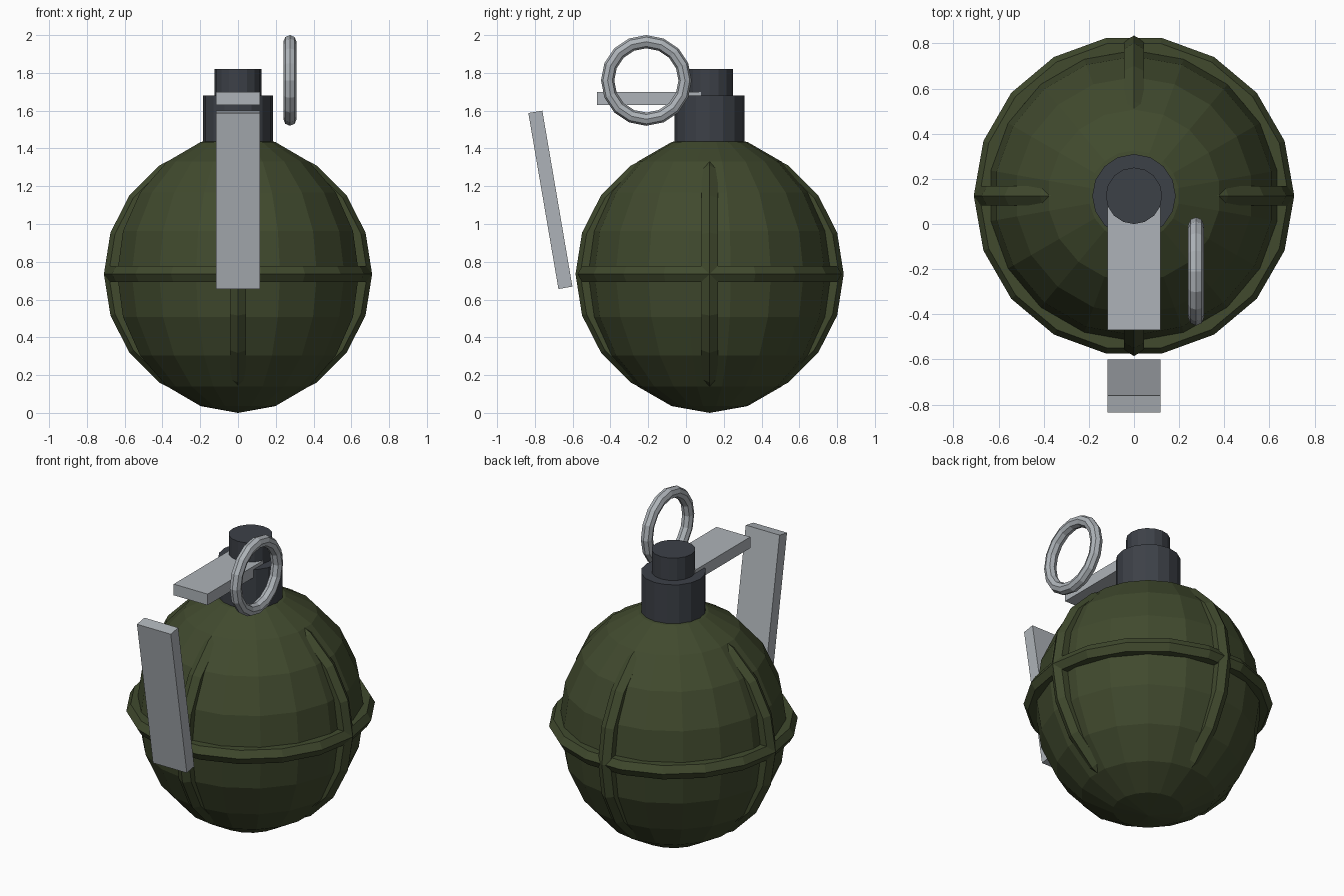
import bpy, bmesh, math
from mathutils import Matrix

cube = bpy.data.objects.get("Cube")
if cube:
    bpy.data.objects.remove(cube, do_unlink=True)


def material(name, r, g, b):
    m = bpy.data.materials.new(name)
    m.use_nodes = True
    m.diffuse_color = (r, g, b, 1)
    m.node_tree.nodes["Principled BSDF"].inputs["Base Color"].default_value = (r, g, b, 1)
    return m


GREEN = material("olive green", 0.052, 0.068, 0.027)
DARK = material("dark gunmetal", 0.046, 0.052, 0.064)
STEEL = material("light steel", 0.42, 0.45, 0.48)

CY, CZ = 0.125, 0.735  # body centre


def add(name, bm, mat, loc, rot=(0, 0, 0)):
    bmesh.ops.recalc_face_normals(bm, faces=bm.faces)
    mesh = bpy.data.meshes.new(name)
    bm.to_mesh(mesh)
    bm.free()
    mesh.materials.append(mat)
    ob = bpy.data.objects.new(name, mesh)
    ob.location, ob.rotation_euler = loc, rot
    bpy.context.collection.objects.link(ob)
    return ob


def torus(name, mat, loc, rot, major, minor, n, k):
    bm = bmesh.new()
    rows = []
    for i in range(n):
        a = math.tau * i / n
        row = []
        for j in range(k):
            b = math.tau * j / k
            r = major + minor * math.cos(b)
            row.append(bm.verts.new((r * math.cos(a), r * math.sin(a), minor * math.sin(b))))
        rows.append(row)
    for i in range(n):
        p, q = rows[i], rows[(i + 1) % n]
        for j in range(k):
            m = (j + 1) % k
            bm.faces.new((p[j], q[j], q[m], p[m]))
    return add(name, bm, mat, loc, rot)


def cylinder(name, mat, radius, z0, z1, n):
    bm = bmesh.new()
    bmesh.ops.create_cone(bm, cap_ends=True, segments=n, radius1=radius,
                          radius2=radius, depth=z1 - z0)
    return add(name, bm, mat, (0, CY, (z0 + z1) / 2))


def box(name, mat, size, loc, rot=(0, 0, 0)):
    bm = bmesh.new()
    bmesh.ops.create_cube(bm, size=1, matrix=Matrix.Diagonal((*size, 1)))
    return add(name, bm, mat, loc, rot)


# Faceted egg-shaped body
bm = bmesh.new()
bmesh.ops.create_uvsphere(bm, u_segments=18, v_segments=10, radius=1,
                          matrix=Matrix.Diagonal((0.65, 0.65, CZ, 1)))
add("body", bm, GREEN, (0, CY, CZ))

# Raised bands: one around the middle, two upright
quarter = math.pi / 2
torus("middle_band", GREEN, (0, CY, CZ), (0, 0, 0), 0.66, 0.05, 18, 6)
torus("side_band", GREEN, (0, CY, CZ), (quarter, 0, 0), 0.66, 0.05, 20, 6)
torus("front_back_band", GREEN, (0, CY, CZ), (0, quarter, 0), 0.66, 0.05, 20, 6)

# Neck and cap
cylinder("neck", DARK, 0.185, 1.40, 1.68, 16)
cylinder("cap", DARK, 0.125, 1.66, 1.82, 16)

# Safety lever: flat arm and hanging plate
box("lever_arm", STEEL, (0.235, 0.55, 0.07), (0, -0.195, 1.665))
box("lever_plate", STEEL, (0.235, 0.075, 0.945), (0, -0.718, 1.128), (math.radians(9.7), 0, 0))

# Pull ring
torus("pull_ring", STEEL, (0.275, -0.21, 1.76), (0, quarter, 0), 0.205, 0.035, 16, 8)
